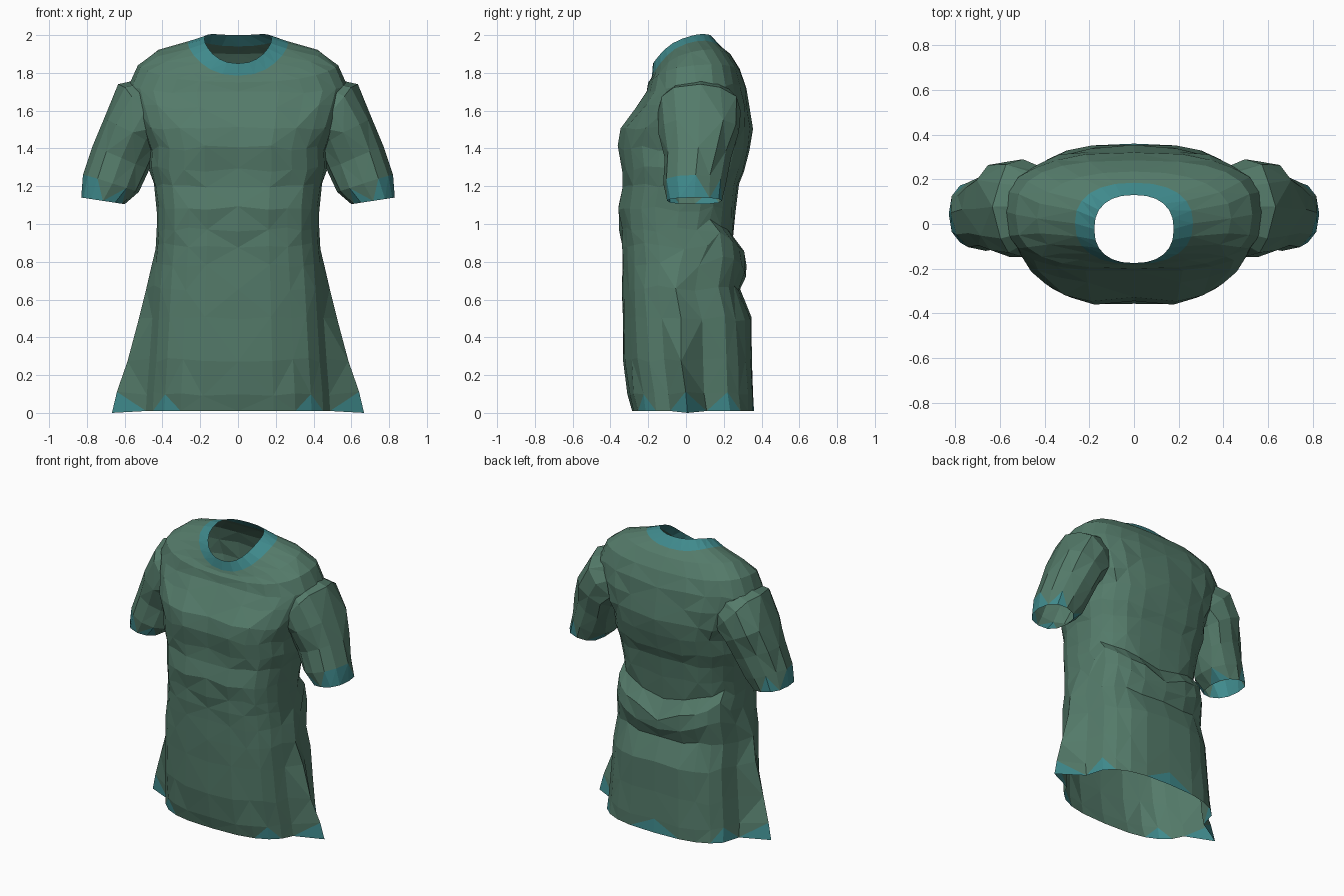
import bpy, bmesh, math, random
from mathutils import Vector

if "Cube" in bpy.data.objects:
    bpy.data.objects.remove(bpy.data.objects["Cube"])


def material(name, rgb):
    m = bpy.data.materials.new(name)
    m.diffuse_color = (*rgb, 1)
    m.use_nodes = True
    m.node_tree.nodes["Principled BSDF"].inputs["Base Color"].default_value = m.diffuse_color
    return m


GREEN = material("sage green cloth", (0.088, 0.195, 0.142))
TEAL = material("teal trim", (0.05, 0.255, 0.265))
CAP = material("temporary cap", (1, 1, 1))


def power(v, p):
    return math.copysign(abs(v) ** p, v)


def loft(name, rings, peaks):
    """Triangulated capped tube; peaks maps a row to columns with teal points."""
    bm = bmesh.new()
    rows = [[bm.verts.new(p) for p in r] for r in rings]
    n = len(rows[0])

    def face(verts, mat):
        bm.faces.new(verts).material_index = mat

    for i in range(len(rows) - 1):
        a, b, pk = rows[i], rows[i + 1], peaks.get(i, ())
        for j in range(n):
            k = (j + 1) % n
            rising = (i + j) % 2 == 0 if j < n // 2 else (i + n - 1 - j) % 2 == 1
            if k in pk or (j not in pk and rising):
                face((a[j], a[k], b[k]), int(k in pk))
                face((a[j], b[k], b[j]), int(k in pk and j in pk))
            else:
                face((a[j], a[k], b[j]), int(j in pk))
                face((a[k], b[k], b[j]), 0)
    face(rows[0][::-1], 2)
    face(rows[-1], 2)
    bmesh.ops.triangulate(bm, faces=[f for f in bm.faces if len(f.verts) > 3])
    bmesh.ops.recalc_face_normals(bm, faces=bm.faces)
    me = bpy.data.meshes.new(name)
    bm.to_mesh(me)
    bm.free()
    for m in (GREEN, TEAL, CAP):
        me.materials.append(m)
    ob = bpy.data.objects.new(name, me)
    bpy.context.collection.objects.link(ob)
    return ob


# Body levels: height, half width, front y, back y
BODY = [
    (.01, .50, -.285, .36), (.10, .495, -.305, .355), (.28, .48, -.325, .35),
    (.50, .465, -.335, .345), (.66, .455, -.337, .29), (.78, .445, -.34, .325),
    (.88, .435, -.342, .315), (.97, .43, -.348, .25), (1.08, .43, -.36, .27),
    (1.20, .445, -.342, .28), (1.29, .47, -.35, .31), (1.40, .465, -.368, .34),
    (1.51, .51, -.35, .35), (1.62, .55, -.275, .335),
]
# Yoke levels: half width, front y, back y, front z, side z, back z
YOKE = [
    (.575, -.218, .315, 1.70, 1.74, 1.73), (.53, -.2, .285, 1.75, 1.84, 1.82),
    (.435, -.185, .235, 1.77, 1.91, 1.90), (.265, -.18, .185, 1.785, 1.955, 1.94),
    (.178, -.175, .13, 1.85, 1.98, 2.0),
]
N = 24


def torso_ring(i):
    if i < len(BODY):
        zs, w, yf, yb = BODY[i]
        zf = zb = zs
    else:
        w, yf, yb, zf, zs, zb = YOKE[i - len(BODY)]
    fin = .17 * max(0, 1 - zs / .9) ** 1.3
    fold = .3 * math.exp(-((zs - .88) / .15) ** 2)
    zb -= .2 * fold
    ring = []
    for j in range(N):
        s, c = -math.cos(math.tau * j / N), math.sin(math.tau * j / N)
        m = min(j, N - j)
        p = 0.72 if i < 16 else 0.85
        x, y = w * power(c, p), (yf + yb) / 2 + (yb - yf) / 2 * power(s, p)
        z = zs + (zb - zf) / 2 * s + ((zf + zb) / 2 - zs) * s * s
        if m == 6:                                  # flared side fin
            x += math.copysign(fin, x)
            y -= .03 * (fin > .01)
            z -= .01 * (i == 0)
        if m == 7 and fin > .01:
            y -= .05
        if s > .3:                                  # sagging folds on lower back
            z += fold * (abs(x) - .1)
        if m == 0 and 10 <= i <= 14:                # chest cleft
            y += .015
        if 0 < i < 15:                              # symmetric cloth creases
            rnd = random.Random(i * 100 + m)
            y += rnd.uniform(-.008, .008)
            z += rnd.uniform(-.015, .015)
        ring.append(Vector((x, y, z)))
    return ring


COUNT = len(BODY) + len(YOKE)
hem = {3, 6, 8, 12, N - 8, N - 6, N - 3}
shirt = loft("shirt", [torso_ring(i) for i in range(COUNT)],
             {0: hem, COUNT - 2: set(range(N))})

# Sleeve rings: outer x, z, inner x, z, front y, back y (cuff to inside the shoulder)
SLEEVE = [
    (.83, 1.14, .60, 1.105, -.10, .19), (.815, 1.26, .525, 1.17, -.115, .205),
    (.77, 1.41, .47, 1.29, -.11, .24), (.71, 1.56, .42, 1.41, -.14, .28),
    (.625, 1.74, .36, 1.45, -.15, .285), (.36, 1.80, .24, 1.55, -.05, .2),
]
M = 12


def sleeve_ring(i, side):
    ox, oz, ix, iz, yf, yb = SLEEVE[i]
    ring = []
    for j in range(M):
        a = math.tau * j / M
        u, s = power(math.cos(a), .85), power(math.sin(a), .85)
        d = random.Random(5000 + i * 50 + j).uniform(-.012, .012) if i else 0
        ring.append(Vector((side * ((ox + ix) / 2 + (ox - ix) / 2 * u + d),
                            (yf + yb) / 2 + (yb - yf) / 2 * s + d,
                            (oz + iz) / 2 + (oz - iz) / 2 * u)))
    return ring


# Weld both sleeves into the torso
bpy.context.view_layer.objects.active = shirt
for side, label in ((1, "right"), (-1, "left")):
    sleeve = loft(label + "_sleeve", [sleeve_ring(i, side) for i in range(len(SLEEVE))],
                  {0: {0, 2, 5, 8, 10, 11}})
    mod = shirt.modifiers.new("join", 'BOOLEAN')
    mod.operation, mod.solver, mod.object = 'UNION', 'EXACT', sleeve
    bpy.ops.object.modifier_apply(modifier=mod.name)
    bpy.data.objects.remove(sleeve)

# Open the neck, hem and cuffs
bm = bmesh.new()
bm.from_mesh(shirt.data)
bmesh.ops.delete(bm, geom=[f for f in bm.faces if f.material_index == 2], context='FACES')
for f in bm.faces:
    f.smooth = False
bm.to_mesh(shirt.data)
bm.free()
shirt.data.materials.pop(index=2)
bpy.data.materials.remove(CAP)
